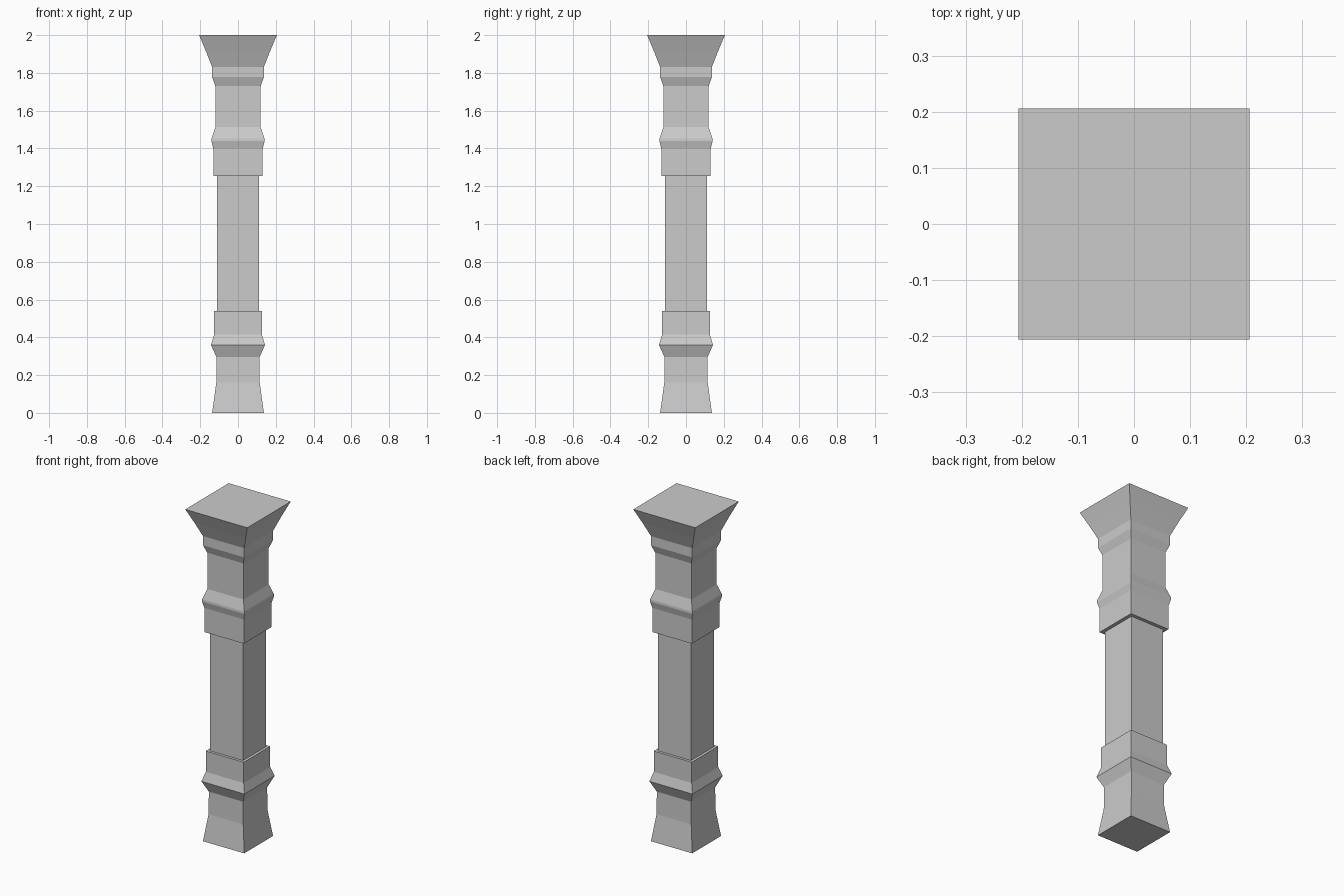
import bpy, bmesh

if "Cube" in bpy.data.objects:
    bpy.data.objects.remove(bpy.data.objects["Cube"])


def square_loft(name, profile, cap_bottom=False, cap_top=False):
    """Loft square rings given as (half width, height)."""
    bm = bmesh.new()
    rings = []
    for h, z in profile:
        rings.append([bm.verts.new((x * h, y * h, z))
                      for x, y in ((-1, -1), (1, -1), (1, 1), (-1, 1))])
    for a, b in zip(rings, rings[1:]):
        for i in range(4):
            j = (i + 1) % 4
            bm.faces.new((a[i], a[j], b[j], b[i]))
    if cap_bottom:
        bm.faces.new(rings[0][::-1])
    if cap_top:
        bm.faces.new(rings[-1])
    mesh = bpy.data.meshes.new(name)
    bm.to_mesh(mesh)
    bm.free()
    obj = bpy.data.objects.new(name, mesh)
    bpy.context.collection.objects.link(obj)
    return obj


SHAFT = 0.11

# Flared foot, moulding and lower collar with its ledge
square_loft("pillar_base", [
    (0.137, 0), (0.115, 0.16), (0.114, 0.295), (0.143, 0.36),
    (0.126, 0.415), (0.126, 0.54), (SHAFT, 0.54)], cap_bottom=True)

# Plain shaft
square_loft("pillar_shaft", [(SHAFT, 0.54), (SHAFT, 1.255)])

# Upper collar, mouldings, neck and flared top
square_loft("pillar_capital", [
    (SHAFT, 1.255), (0.131, 1.255), (0.131, 1.40), (0.141, 1.44),
    (0.140, 1.453), (0.120, 1.513), (0.120, 1.73), (0.137, 1.777),
    (0.137, 1.832), (0.169, 1.913), (0.206, 2.0)], cap_top=True)
